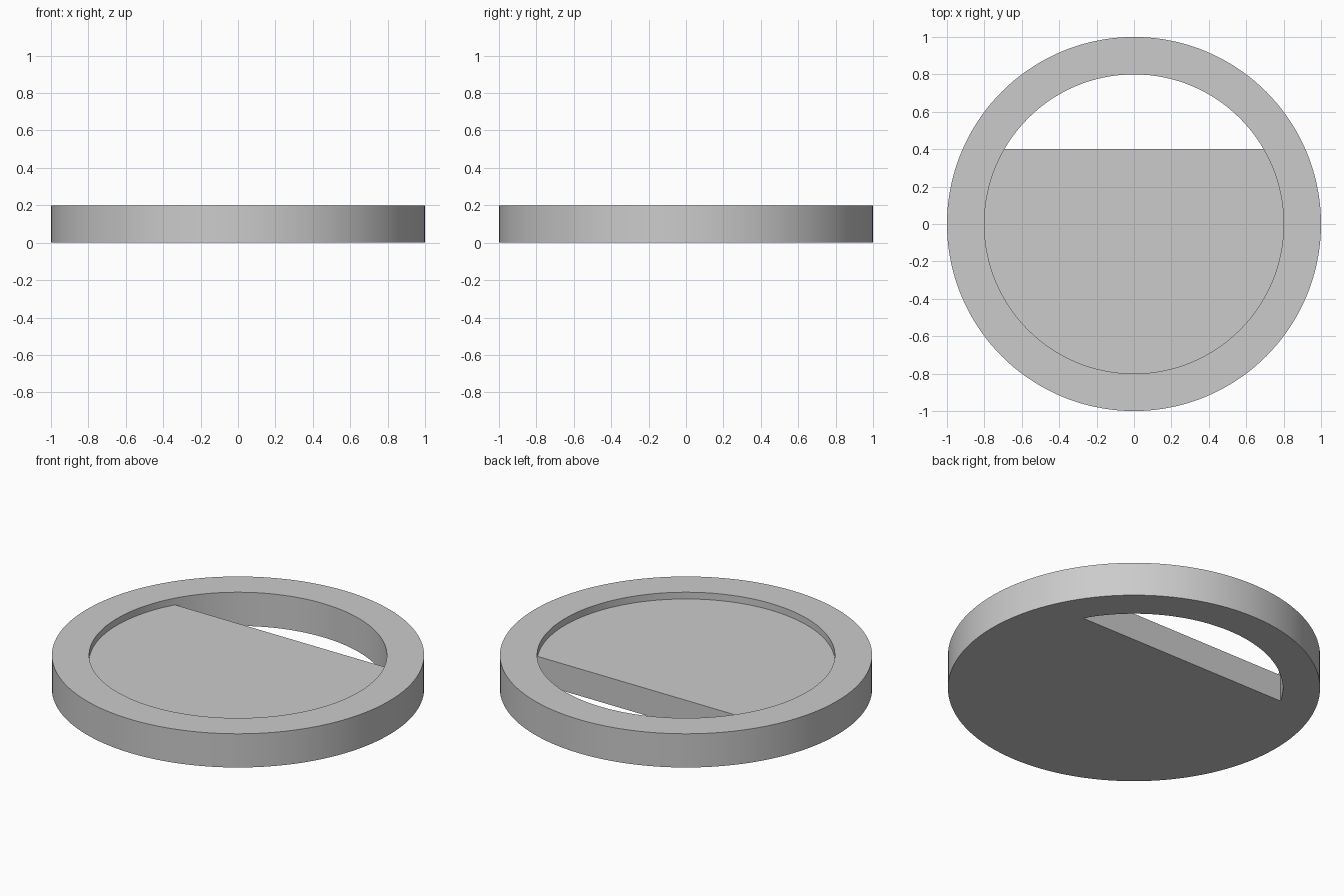
import bpy, bmesh
from math import cos, sin, tau, radians

default_cube = bpy.data.objects.get("Cube")
if default_cube:
    bpy.data.objects.remove(default_cube, do_unlink=True)

SEGMENTS = 144                 # divisible by 12, so the straight edge meets the rim at vertices
OUTER, INNER = 1.0, 0.8
HEIGHT, FLOOR = 0.2, 0.16
START, END = SEGMENTS // 12, SEGMENTS * 5 // 12   # opening spans 30 to 150 degrees

grey = bpy.data.materials.new("plain grey")
grey.use_nodes = True
grey.diffuse_color = (0.6, 0.6, 0.6, 1)
grey.node_tree.nodes["Principled BSDF"].inputs["Base Color"].default_value = grey.diffuse_color

bm = bmesh.new()


def loop(radius, z, indices):
    """Points of a circle, keyed by their step around it."""
    return {i: bm.verts.new((radius * cos(tau * i / SEGMENTS), radius * sin(tau * i / SEGMENTS), z))
            for i in indices}


def band(a, b, indices):
    """Quads joining two loops."""
    for i in indices:
        j = (i + 1) % SEGMENTS
        bm.faces.new((a[i], a[j], b[j], b[i]))


full = range(SEGMENTS)
opening = range(START, END)
plate_arc = [i % SEGMENTS for i in range(END, START + SEGMENTS + 1)]

outer_bottom = loop(OUTER, 0, full)
outer_top = loop(OUTER, HEIGHT, full)
inner_top = loop(INNER, HEIGHT, full)
inner_floor = loop(INNER, FLOOR, full)
inner_bottom = loop(INNER, 0, range(START, END + 1))

# Rim: outer wall, top and inner lip
band(outer_bottom, outer_top, full)
band(outer_top, inner_top, full)
band(inner_top, inner_floor, full)

# Opening: deep rim wall, underside of the rim and straight plate edge
band(inner_floor, inner_bottom, opening)
band(inner_bottom, outer_bottom, opening)
bm.faces.new((inner_floor[START], inner_floor[END], inner_bottom[END], inner_bottom[START]))

# Plate: recessed floor and flush underside
bm.faces.new([inner_floor[i] for i in plate_arc])
bm.faces.new([outer_bottom[i] for i in plate_arc] + [inner_bottom[START], inner_bottom[END]])

bmesh.ops.recalc_face_normals(bm, faces=bm.faces)
mesh = bpy.data.meshes.new("recessed_disc")
bm.to_mesh(mesh)
bm.free()
mesh.materials.append(grey)

disc = bpy.data.objects.new("recessed_disc", mesh)
bpy.context.collection.objects.link(disc)
bpy.context.view_layer.objects.active = disc
disc.select_set(True)
bpy.ops.object.shade_smooth_by_angle(angle=radians(30))
